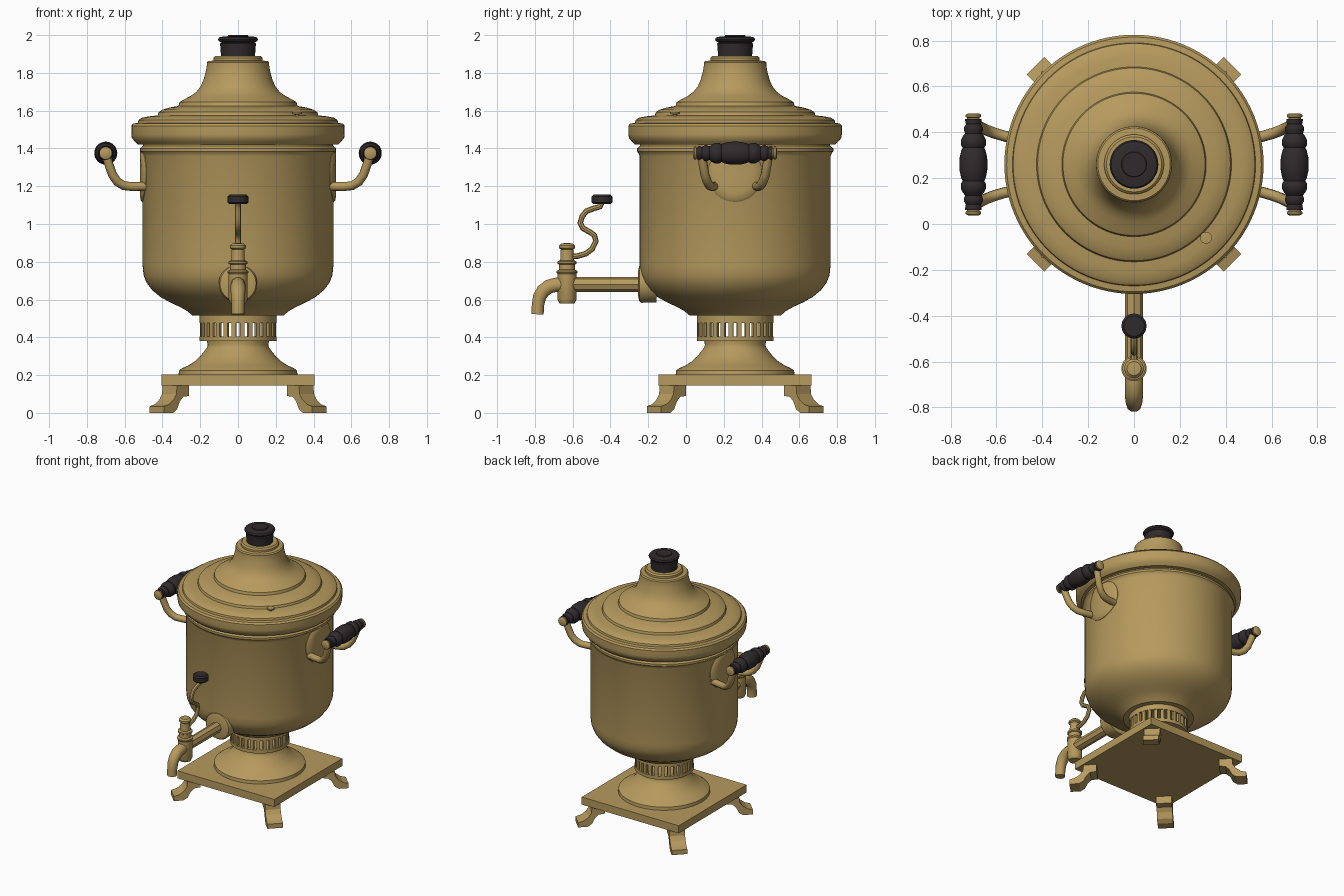
import bpy, bmesh, math
from mathutils import Matrix, Vector

if "Cube" in bpy.data.objects:
    bpy.data.objects.remove(bpy.data.objects["Cube"])

AXIS_Y = 0.26  # the vessel axis; the tap reaches forward from it


def material(name, rgb):
    m = bpy.data.materials.new(name)
    m.diffuse_color = (*rgb, 1)
    m.use_nodes = True
    m.node_tree.nodes["Principled BSDF"].inputs["Base Color"].default_value = m.diffuse_color
    return m


BRASS = material("brass", (0.47, 0.325, 0.112))
DARK = material("dark wood", (0.03, 0.024, 0.025))


def finish(name, bm, mat, angle=32):
    bmesh.ops.recalc_face_normals(bm, faces=bm.faces)
    me = bpy.data.meshes.new(name)
    bm.to_mesh(me)
    bm.free()
    me.materials.append(mat)
    ob = bpy.data.objects.new(name, me)
    bpy.context.collection.objects.link(ob)
    if angle:
        bpy.ops.object.select_all(action='DESELECT')
        ob.select_set(True)
        bpy.context.view_layer.objects.active = ob
        bpy.ops.object.shade_smooth_by_angle(angle=math.radians(angle))
    return ob


def lathe(name, profile, mat=BRASS, loc=(0, AXIS_Y, 0), segs=64, rot=None, angle=32, warp=None):
    """Revolve (radius, height) points around z, then rotate and place."""
    bm = bmesh.new()
    rings = []
    for r, z in profile:
        if r == 0:
            rings.append([bm.verts.new((0, 0, z))] * segs)
        else:
            rings.append([bm.verts.new((r * math.cos(math.tau * i / segs),
                                        r * math.sin(math.tau * i / segs), z)) for i in range(segs)])
    for a, b in zip(rings, rings[1:]):
        for i in range(segs):
            j = (i + 1) % segs
            quad = list(dict.fromkeys((a[i], a[j], b[j], b[i])))
            if len(quad) > 2:
                bm.faces.new(quad)
    m = Matrix.Translation(loc) @ (rot or Matrix.Identity(4))
    bmesh.ops.transform(bm, matrix=m, verts=bm.verts)
    if warp:
        for v in bm.verts:
            v.co = warp(v.co)
    return finish(name, bm, mat, angle)


def tube(name, points, radius, mat=BRASS, res=3, angle=40):
    """Round tube through (x, y, z, radius factor) points."""
    cu = bpy.data.curves.new(name, 'CURVE')
    cu.dimensions = '3D'
    cu.bevel_depth = radius
    cu.bevel_resolution = res
    cu.use_fill_caps = True
    sp = cu.splines.new('POLY')
    sp.points.add(len(points) - 1)
    for p, q in zip(sp.points, points):
        p.co = (*q[:3], 1)
        p.radius = q[3] if len(q) > 3 else 1
    ob = bpy.data.objects.new(name, cu)
    bpy.context.collection.objects.link(ob)
    me = bpy.data.meshes.new_from_object(ob.evaluated_get(bpy.context.evaluated_depsgraph_get()))
    bpy.data.objects.remove(ob)
    bm = bmesh.new()
    bm.from_mesh(me)
    return finish(name, bm, mat, angle)


def box(bm, size, matrix):
    bmesh.ops.create_cube(bm, size=1, matrix=matrix @ Matrix.Diagonal((*size, 1)))


# Vessel body
lathe("body", [(0, .515), (.24, .515), (.27, .54), (.31, .562), (.36, .585), (.41, .613), (.455, .65),
               (.485, .69), (.5, .73), (.505, .78), (.505, 1.36), (.512, 1.375), (.52, 1.385),
               (.52, 1.4), (.505, 1.412), (.5, 1.43), (0, 1.43)], segs=96)

# Stepped lid with chimney
lathe("lid", [(0, 1.42), (.53, 1.42), (.545, 1.435), (.562, 1.455), (.565, 1.475), (.565, 1.52), (.555, 1.532),
              (.53, 1.535), (.527, 1.55), (.51, 1.562), (.47, 1.57), (.425, 1.575), (.42, 1.592),
              (.40, 1.605), (.36, 1.617), (.315, 1.625), (.31, 1.645), (.285, 1.66), (.25, 1.678),
              (.22, 1.7), (.197, 1.73), (.182, 1.765), (.17, 1.81), (.165, 1.84), (.165, 1.855), (.158, 1.863),
              (.13, 1.865), (.13, 1.88), (.12, 1.89), (0, 1.89)], segs=96)
lathe("top_knob", [(0, 1.89), (.09, 1.89), (.095, 1.955), (.088, 1.96), (.102, 1.968), (.106, 1.978),
                   (.1, 1.988), (.075, 1.993), (.055, 1.994), (.053, 2.0), (0, 2.0)], DARK, segs=48)
lathe("steam_vent", [(.01, 1.55), (.01, 1.58), (.026, 1.583), (.026, 1.592), (0, 1.594)],
      loc=(.314, -.06, 0), segs=20)

# Slotted neck: two rings with open bars between them
lathe("neck_top_ring", [(0, .475), (.203, .475), (.203, .518), (0, .518)])
lathe("neck_bottom_ring", [(0, .38), (.203, .38), (.203, .405), (0, .405)])
bm = bmesh.new()
BARS = 28
for i in range(BARS):
    turn = Matrix.Translation((0, AXIS_Y, .44)) @ Matrix.Rotation(math.tau * (i + .5) / BARS, 4, 'Z')
    box(bm, (.02, .024, .085), turn @ Matrix.Translation((.191, 0, 0)))
finish("neck_bars", bm, BRASS, 0)

# Flared pedestal and square plate
lathe("pedestal", [(0, .385), (.165, .385), (.16, .36), (.165, .345), (.18, .325), (.2, .3), (.23, .272),
                   (.265, .25), (.295, .237), (.312, .225), (.315, .198), (0, .198)])
bm = bmesh.new()
box(bm, (.81, .81, .057), Matrix.Translation((0, AXIS_Y, .1735)))
finish("base_plate", bm, BRASS, 0)

# Four diagonal feet, extruded from a side profile
foot = [(.42, .147), (.42, .09), (.465, .085), (.49, .06), (.51, .02), (.54, 0), (.607, 0), (.607, .035),
        (.57, .045), (.535, .07), (.515, .1), (.51, .147)]
bm = bmesh.new()
for k in range(4):
    m = Matrix.Translation((0, AXIS_Y, 0)) @ Matrix.Rotation(math.pi / 4 + k * math.pi / 2, 4, 'Z')
    sides = [[bm.verts.new(m @ Vector((d, w, z))) for d, z in foot] for w in (-.054, .054)]
    for s in sides:
        bm.faces.new(s)
    for i in range(len(foot)):
        j = (i + 1) % len(foot)
        bm.faces.new((sides[0][i], sides[0][j], sides[1][j], sides[1][i]))
finish("feet", bm, BRASS, 0)

# Side handles
ALONG_Y = Matrix.Rotation(-math.pi / 2, 4, 'X')
half_grip = [(.061, 0), (.06, .03), (.053, .06), (.047, .073), (.055, .085), (.055, .105), (.045, .125),
             (.036, .135), (.042, .15), (.042, .16), (.033, .175), (.036, .19), (.036, .198), (0, .2)]
grip = [(r, -z) for r, z in reversed(half_grip)] + half_grip[1:]
half_cap = [(.027, .19), (.027, .203), (.034, .207), (.034, .216), (.024, .222), (0, .222)]


def wrap(co):
    """Bend a disc standing across x onto the cylinder of the body."""
    out = abs(co.x)
    y = co.y - AXIS_Y
    return Vector((math.copysign(math.sqrt(out * out - y * y), co.x), co.y, co.z))


for side, s in (("right", 1), ("left", -1)):
    lathe(side + "_handle_grip", grip, DARK, (s * .70, AXIS_Y, 1.375), 32, ALONG_Y, 40)
    for end, e in (("front", -1), ("back", 1)):
        lathe(f"{side}_handle_{end}_cap", [(r, e * z) for r, z in half_cap], BRASS,
              (s * .70, AXIS_Y, 1.375), 24, ALONG_Y)
        path = [(.70, .178, 1.375), (.685, .17, 1.32), (.665, .16, 1.262), (.64, .148, 1.225),
                (.605, .135, 1.203), (.56, .122, 1.198), (.49, .112, 1.2)]
        tube(f"{side}_handle_{end}_arm", [(s * x, AXIS_Y + e * y, z) for x, y, z in path], .024)
    lathe(side + "_handle_mount", [(.145, -.03), (.145, 0), (.135, .008), (.1, .012), (.05, .012), (0, .012)],
          BRASS, (s * .508, AXIS_Y, 1.262), 48, Matrix.Rotation(s * math.pi / 2, 4, 'Y'), 40, wrap)

# Tap: flange, pipe, valve and spout
FORWARD = Matrix.Rotation(math.pi / 2, 4, 'X')
lathe("tap_flange", [(0, -.08), (.1, -.08), (.102, 0), (.095, .012), (.06, .02), (0, .02)], BRASS,
      (0, -.235, .685), 32, FORWARD)
tube("tap_pipe", [(0, -.22, .68), (0, -.62, .68)], .039, res=2, angle=20)
lathe("tap_valve", [(0, .578), (.04, .578), (.045, .59), (.05, .6), (.05, .735), (.055, .742), (.055, .752),
                    (.042, .758), (.042, .785), (.05, .79), (.05, .802), (.036, .808), (.033, .865), (.042, .872),
                    (.042, .885), (.03, .897), (0, .9)], loc=(0, -.63, 0), segs=32)
tube("tap_spout", [(0, -.63, .68, 1.1), (0, -.69, .678, 1.1), (0, -.727, .668, 1.1), (0, -.757, .645, 1.08),
                   (0, -.776, .612, 1.02), (0, -.784, .57, .95), (0, -.786, .522, .95)], .036)

# Curled tap lever with its button
tube("tap_lever", [(0, -.63, .825), (0, -.575, .83), (0, -.53, .843), (0, -.497, .868), (0, -.477, .91),
                   (0, -.485, .94), (0, -.51, .958), (0, -.545, .977), (0, -.56, 1.005), (0, -.55, 1.04),
                   (0, -.527, 1.068), (0, -.49, 1.082), (0, -.455, 1.092), (0, -.445, 1.115)], .015, res=2)
lathe("lever_button", [(0, 1.105), (.045, 1.105), (.055, 1.115), (.055, 1.145), (.045, 1.155), (0, 1.155)], DARK,
      (0, -.445, 0), 16)
